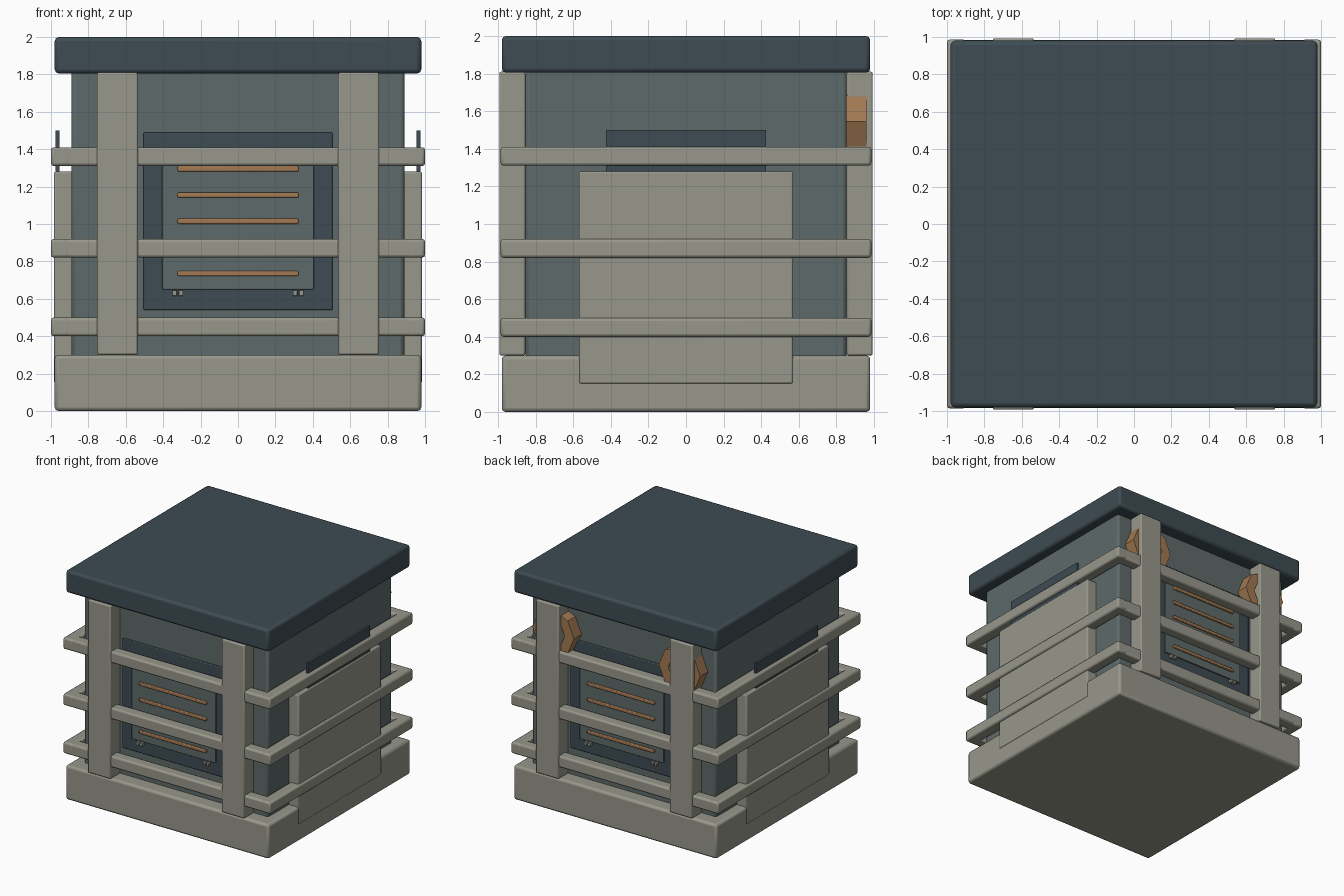
import bpy
import math

cube = bpy.data.objects.get("Cube")
if cube:
    bpy.data.objects.remove(cube, do_unlink=True)


def material(name, rgb):
    m = bpy.data.materials.new(name)
    m.use_nodes = True
    m.diffuse_color = (*rgb, 1)
    m.node_tree.nodes["Principled BSDF"].inputs["Base Color"].default_value = (*rgb, 1)
    return m


STONE = material("warm grey", (0.31, 0.31, 0.26))
NAVY = material("dark slate", (0.048, 0.072, 0.086))
SLATE = material("mid slate", (0.112, 0.143, 0.143))
COPPER = material("copper", (0.36, 0.19, 0.085))


def box(name, x, y, z, mat, bevel=0.0):
    """Box from (low, high) spans on each axis, with rounded edges."""
    spans = (x, y, z)
    bpy.ops.mesh.primitive_cube_add(size=1, location=[(a + b) / 2 for a, b in spans])
    ob = bpy.context.object
    ob.name = name
    ob.scale = [abs(b - a) for a, b in spans]
    bpy.ops.object.transform_apply(location=False, rotation=False, scale=True)
    ob.data.materials.append(mat)
    if bevel:
        mod = ob.modifiers.new("Rounded edges", "BEVEL")
        mod.width = bevel
        mod.segments = 2
        bpy.ops.object.shade_smooth_by_angle(angle=math.radians(40))
    return ob


def span(a, b, side):
    """Mirror a span to the given side of the axis."""
    return tuple(sorted((a * side, b * side)))


def ring(name, x, z, y0, y1, outer, inner, mat, sides=8):
    """Flat-sided ring whose axis runs front to back."""
    verts, faces = [], []
    for i in range(sides):
        a = math.tau * i / sides
        for r, y in ((outer, y0), (outer, y1), (inner, y1), (inner, y0)):
            verts.append((x + r * math.cos(a), y, z + r * math.sin(a)))
    for i in range(sides):
        p, q = i * 4, (i + 1) % sides * 4
        for k in range(4):
            n = (k + 1) % 4
            faces.append((p + k, p + n, q + n, q + k))
    me = bpy.data.meshes.new(name)
    me.from_pydata(verts, [], faces)
    me.materials.append(mat)
    ob = bpy.data.objects.new(name, me)
    bpy.context.collection.objects.link(ob)


# Main volumes
box("base", (-0.98, 0.98), (-0.98, 0.98), (0, 0.3), STONE, 0.02)
box("body", (-0.89, 0.89), (-0.855, 0.855), (0.28, 1.83), SLATE, 0.02)
box("lid", (-0.98, 0.98), (-0.98, 0.98), (1.805, 2), NAVY, 0.022)

# Guard rails on all four sides
for level, z in (("lower", 0.45), ("middle", 0.87), ("upper", 1.36)):
    height = (z - 0.05, z + 0.05)
    for s, side in ((-1, "front"), (1, "back")):
        box(f"{level}_{side}_rail", (-0.998, 0.998), span(0.885, 0.985, s), height, STONE, 0.015)
    for s, side in ((-1, "right"), (1, "left")):
        box(f"{level}_{side}_rail", span(0.9, 1.0, s), (-0.986, 0.986), height, STONE, 0.015)

# Front and back: posts and hatch
for s, face in ((-1, "front"), (1, "back")):
    for t, side in ((-1, "right"), (1, "left")):
        box(f"{face}_{side}_post", span(0.535, 0.755, t), span(0.855, 0.993, s),
            (0.3, 1.81), STONE, 0.01)
        # Paired latch tabs under the hatch
        for k in (-1, 1):
            c = t * 0.322 + k * 0.017
            box(f"{face}_{side}_latch", (c - 0.012, c + 0.012), span(0.86, 0.905, s),
                (0.615, 0.645), STONE, 0.003)
    box(f"{face}_hatch_frame", (-0.505, 0.505), span(0.84, 0.878, s), (0.54, 1.49), NAVY, 0.006)
    box(f"{face}_hatch_panel", (-0.405, 0.405), span(0.85, 0.889, s), (0.65, 1.38), SLATE, 0.004)
    for i in range(5):
        z = 0.735 + 0.14 * i
        box(f"{face}_hatch_bar", (-0.323, 0.323), span(0.87, 0.905, s),
            (z - 0.014, z + 0.014), COPPER, 0.006)

# Sides: cover panel and upright plate behind the top rail
for t, side in ((-1, "right"), (1, "left")):
    box(f"{side}_cover", span(0.87, 0.984, t), (-0.57, 0.57), (0.15, 1.28), STONE, 0.01)
    box(f"{side}_plate", span(0.955, 0.975, t), (-0.425, 0.425), (1.2, 1.5), NAVY)
    # Copper coil with dark hub around each back post
    ring(f"{side}_coil", t * 0.61, 1.545, 0.855, 0.96, 0.2, 0.11, COPPER)
    ring(f"{side}_coil_hub", t * 0.61, 1.545, 0.85, 0.885, 0.115, 0.01, NAVY)
